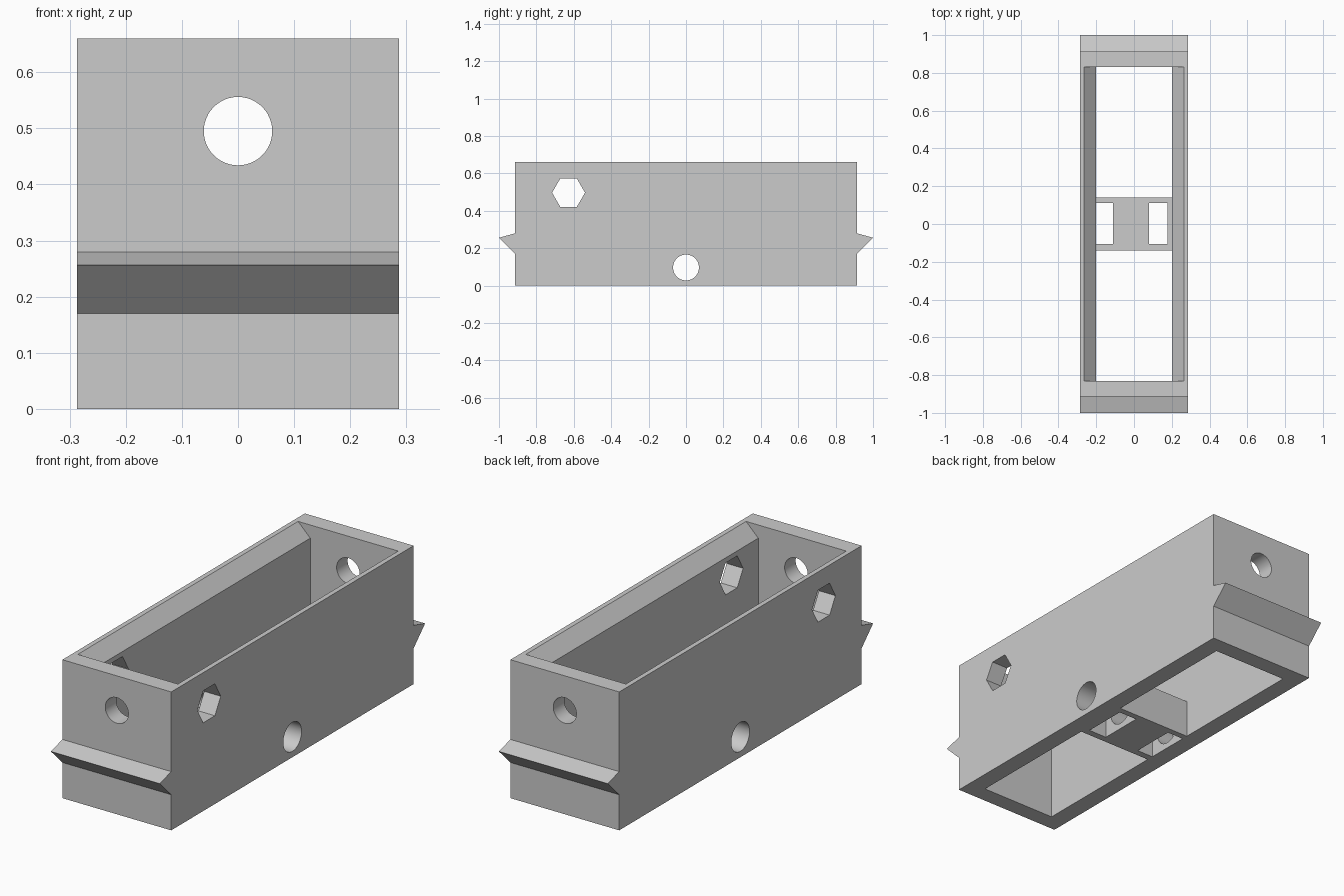
import bpy, bmesh, math
from mathutils import Vector

if "Cube" in bpy.data.objects:
    bpy.data.objects.remove(bpy.data.objects["Cube"], do_unlink=True)

grey = bpy.data.materials.new("Light grey")
grey.use_nodes = True
colour = (0.6, 0.6, 0.6, 1)
grey.diffuse_color = colour
grey.node_tree.nodes["Principled BSDF"].inputs["Base Color"].default_value = colour

HALF_W, HALF_L, HEIGHT = 0.287, 0.913, 0.66
IN_W, IN_L = 0.2, 0.83


def prism(name, points, half, axis):
    """Extrude a profile symmetrically along the x, y or z axis."""
    place = {"x": lambda a, b, d: (d, a, b),
             "y": lambda a, b, d: (a, d, b),
             "z": lambda a, b, d: (a, b, d)}[axis]
    bm = bmesh.new()
    face = bm.faces.new([bm.verts.new(place(a, b, -half)) for a, b in points])
    new = bmesh.ops.extrude_face_region(bm, geom=[face])["geom"]
    bmesh.ops.translate(bm, vec=Vector(place(0, 0, 2 * half)),
                        verts=[v for v in new if isinstance(v, bmesh.types.BMVert)])
    bmesh.ops.recalc_face_normals(bm, faces=bm.faces)
    mesh = bpy.data.meshes.new(name)
    bm.to_mesh(mesh)
    bm.free()
    mesh.materials.append(grey)
    obj = bpy.data.objects.new(name, mesh)
    bpy.context.collection.objects.link(obj)
    return obj


def rectangle(a0, a1, b0, b1):
    return [(a0, b0), (a1, b0), (a1, b1), (a0, b1)]


def polygon(a, b, radius, sides):
    return [(a + radius * math.cos(math.tau * i / sides),
             b + radius * math.sin(math.tau * i / sides)) for i in range(sides)]


def combine(target, tool, operation):
    tool.hide_render = True
    mod = target.modifiers.new(tool.name, "BOOLEAN")
    mod.object, mod.operation, mod.solver = tool, operation, "EXACT"
    bpy.context.view_layer.objects.active = target
    bpy.ops.object.modifier_apply(modifier=mod.name)
    bpy.data.objects.remove(tool, do_unlink=True)


# Outer shell with a pointed ridge on each end
side = [(HALF_L, 0), (HALF_L, 0.17), (1.0, 0.256), (HALF_L, 0.28), (HALF_L, HEIGHT)]
body = prism("box_body", side + [(-y, z) for y, z in reversed(side)], HALF_W, "x")

# Open cavity, with bevelled upper edges along the long walls
edge = [(IN_W, -0.1), (IN_W, 0.597), (0.264, HEIGHT), (0.264, 0.8)]
combine(body, prism("cavity", edge + [(-x, z) for x, z in reversed(edge)], IN_L, "y"),
        "DIFFERENCE")

# Central cross block at the bottom
combine(body, prism("cross_block", rectangle(-0.14, 0.14, 0, 0.185), 0.24, "x"), "UNION")

# Two rectangular pockets through the block
for x0, x1 in ((-0.2, -0.112), (0.08, 0.178)):
    combine(body, prism("pocket", rectangle(x0, x1, -0.107, 0.11), 0.3, "z"), "DIFFERENCE")

# Round axle hole, hexagonal side holes and round end holes
combine(body, prism("axle_hole", polygon(0, 0.097, 0.069, 48), 0.5, "x"), "DIFFERENCE")
combine(body, prism("hex_hole", polygon(-0.628, 0.497, 0.088, 6), 0.5, "x"), "DIFFERENCE")
combine(body, prism("end_hole", polygon(0, 0.495, 0.061, 48), 1.2, "y"), "DIFFERENCE")

# Smooth the round holes and keep the other edges sharp
bpy.ops.object.select_all(action="DESELECT")
body.select_set(True)
bpy.context.view_layer.objects.active = body
bpy.ops.object.shade_smooth_by_angle(angle=math.radians(25))
